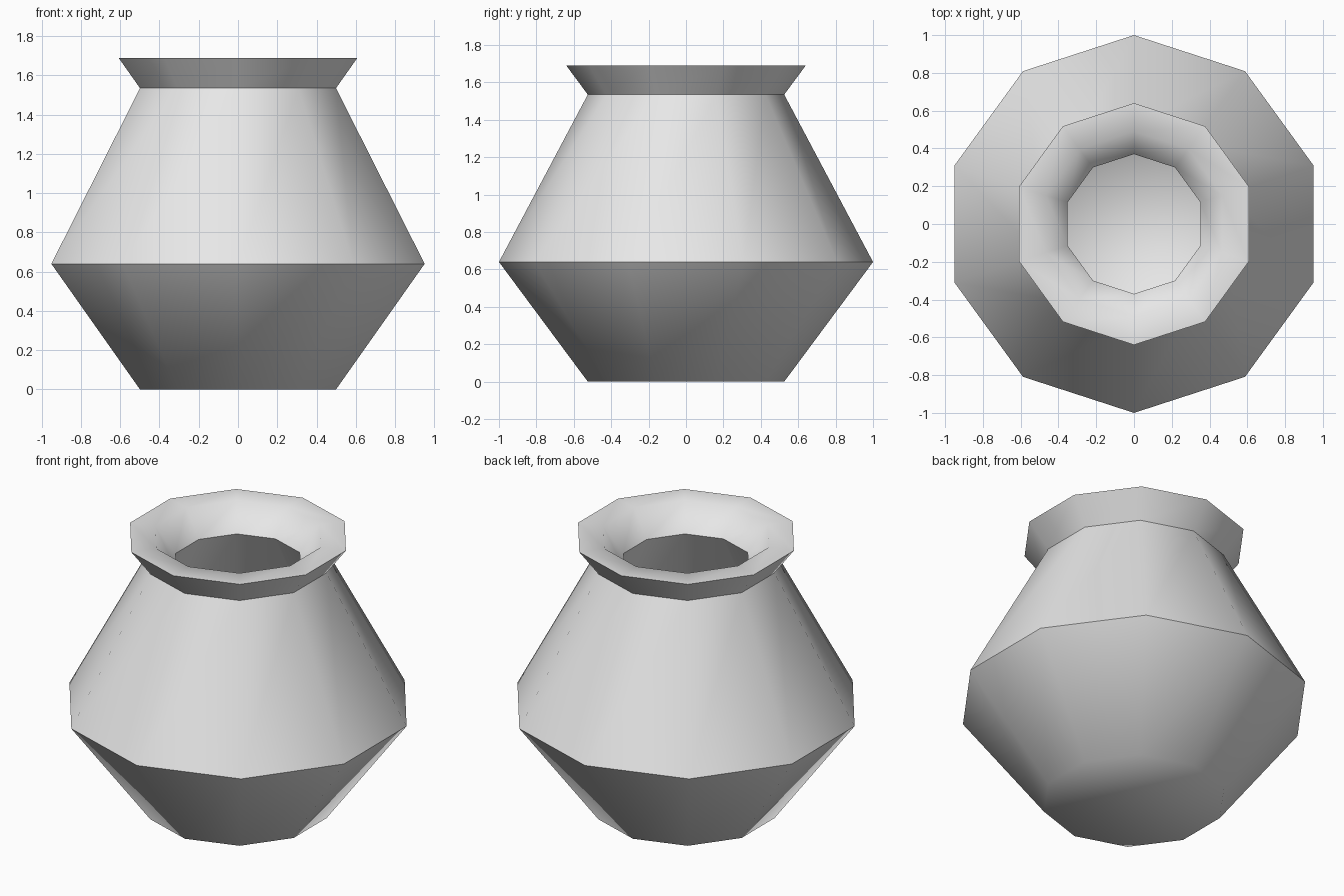
import bpy
import bmesh
import math

cube = bpy.data.objects.get("Cube")
if cube:
    bpy.data.objects.remove(cube, do_unlink=True)

SIDES = 10

# Plain grey clay
clay = bpy.data.materials.new("light_grey_clay")
clay.use_nodes = True
grey = (0.8, 0.8, 0.8, 1.0)
clay.diffuse_color = grey
clay.node_tree.nodes["Principled BSDF"].inputs["Base Color"].default_value = grey

# Pot section as (radius, height): up the outside, over the lip, down the inside
outside = [(0.525, 0.0), (1.0, 0.64), (0.525, 1.535), (0.64, 1.69)]
inside = [(0.49, 1.69), (0.37, 1.535), (0.85, 0.64), (0.47, 0.13)]

bm = bmesh.new()


def ring(radius, height):
    """One ten-sided ring with a corner on the y axis."""
    angles = [math.pi / 2 + i * math.tau / SIDES for i in range(SIDES)]
    return [bm.verts.new((radius * math.cos(a), radius * math.sin(a), height))
            for a in angles]


# Walls and lip
rings = [ring(r, z) for r, z in outside + inside]
for low, high in zip(rings, rings[1:]):
    for i in range(SIDES):
        j = (i + 1) % SIDES
        bm.faces.new((low[i], low[j], high[j], high[i]))

# Underside and inner floor
bm.faces.new(rings[0][::-1])
bm.faces.new(rings[-1])
bmesh.ops.recalc_face_normals(bm, faces=bm.faces[:])

mesh = bpy.data.meshes.new("pot")
bm.to_mesh(mesh)
bm.free()
mesh.materials.append(clay)
pot = bpy.data.objects.new("pot", mesh)
bpy.context.collection.objects.link(pot)

# Soft corners around the pot, crisp belly, neck and rim
bpy.ops.object.select_all(action='DESELECT')
pot.select_set(True)
bpy.context.view_layer.objects.active = pot
bpy.ops.object.shade_smooth_by_angle(angle=math.radians(58))
